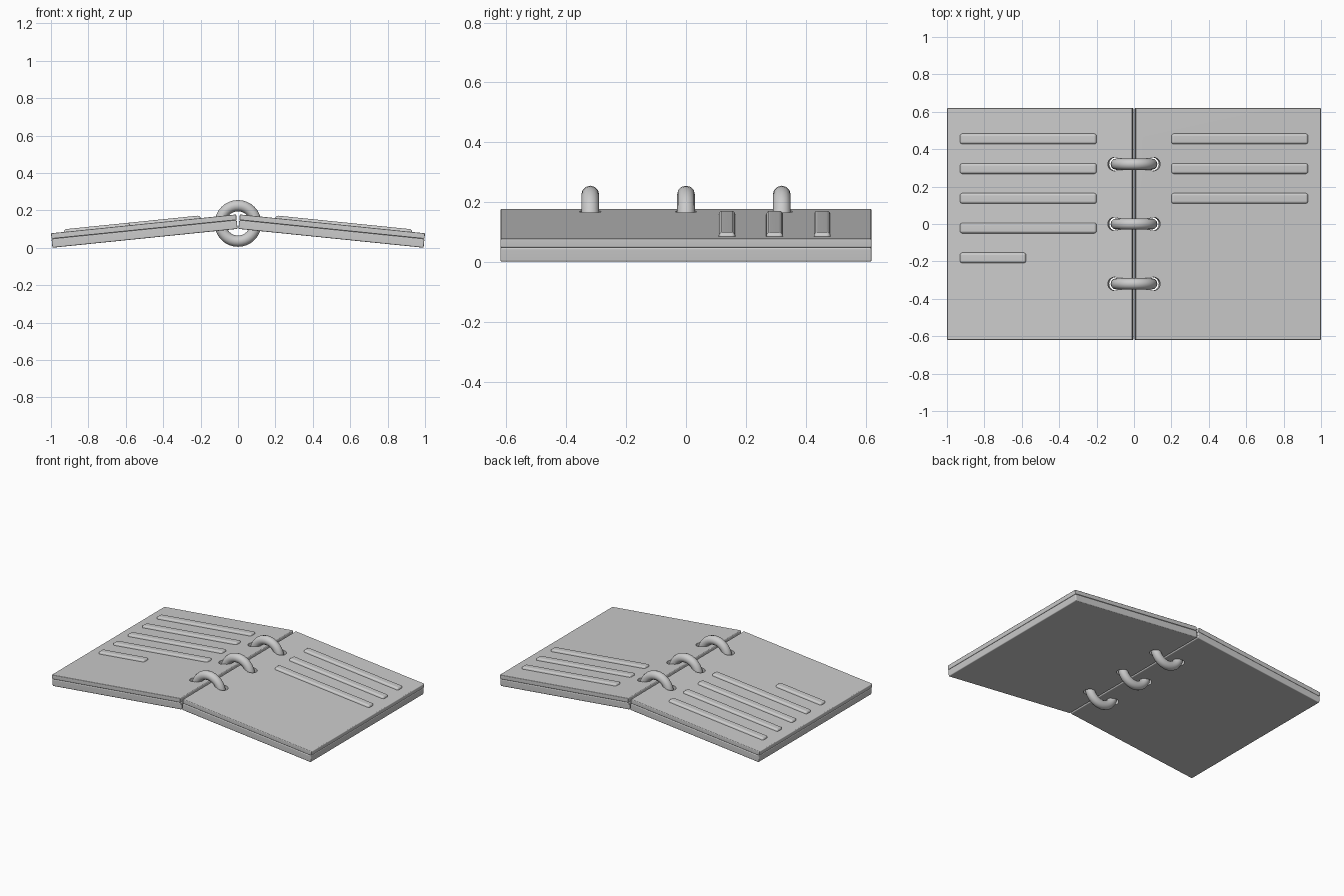
import bpy, bmesh, math
from mathutils import Matrix, Vector

default = bpy.data.objects.get("Cube")
if default:
    bpy.data.objects.remove(default, do_unlink=True)

grey = bpy.data.materials.new("plain_grey")
grey.use_nodes = True
colour = (0.6, 0.6, 0.6, 1)
grey.diffuse_color = colour
grey.node_tree.nodes["Principled BSDF"].inputs["Base Color"].default_value = colour

TILT = math.radians(5.8)
SPINE_X, SPINE_Z = 0.01, 0.178   # inner top edge of each half
PAGE_LENGTH, HALF_DEPTH = 0.995, 0.62
RING_Y = (-0.32, 0.0, 0.32)
parts = []


def half_frame(side):
    """Frame at the inner top edge of one half; side is +1 (left) or -1 (right)."""
    return Matrix.Translation((side * SPINE_X, 0, SPINE_Z)) @ Matrix.Rotation(side * TILT, 4, 'Y')


def finish(name, bm):
    mesh = bpy.data.meshes.new(name)
    bm.to_mesh(mesh)
    bm.free()
    obj = bpy.data.objects.new(name, mesh)
    bpy.context.collection.objects.link(obj)
    mesh.materials.append(grey)
    return obj


def rounded_slab(name, side, u, y, n, bevel, segments):
    """Bevelled box given by ranges along the page, across it and off its surface."""
    bm = bmesh.new()
    bmesh.ops.create_cube(bm, size=1)
    size = [r[1] - r[0] for r in (u, y, n)]
    centre = Vector((side * sum(u) / 2, sum(y) / 2, sum(n) / 2))
    bmesh.ops.scale(bm, vec=size, verts=bm.verts)
    bmesh.ops.translate(bm, vec=centre, verts=bm.verts)
    bmesh.ops.bevel(bm, geom=bm.edges[:], offset=bevel, segments=segments,
                    profile=0.5, affect='EDGES')
    bm.transform(half_frame(side))
    obj = finish(name, bm)
    parts.append(obj)
    return obj


def punch_holes(slab, side):
    """Cut the ring holes square to the page."""
    bm = bmesh.new()
    for y in RING_Y:
        place = half_frame(side) @ Matrix.Translation((side * 0.095, y, 0))
        bmesh.ops.create_cone(bm, cap_ends=True, segments=24, radius1=0.036,
                              radius2=0.036, depth=0.4, matrix=place)
    cutter = finish("hole_cutter", bm)
    cutter.hide_render = True
    mod = slab.modifiers.new("holes", 'BOOLEAN')
    mod.operation, mod.solver, mod.object = 'DIFFERENCE', 'EXACT', cutter
    bpy.context.view_layer.objects.active = slab
    bpy.ops.object.modifier_apply(modifier=mod.name)
    bpy.data.objects.remove(cutter, do_unlink=True)


# Cover and page block of each half, with raised writing lines
line_ends = {1: [0.925] * 3, -1: [0.925] * 4 + [0.925]}
for side, label in ((1, "left"), (-1, "right")):
    span, width = (0, PAGE_LENGTH), (-HALF_DEPTH, HALF_DEPTH)
    cover = rounded_slab(label + "_cover", side, span, width, (-0.0775, -0.03), 0.006, 3)
    pages = rounded_slab(label + "_pages", side, span, width, (-0.03, 0), 0.005, 3)
    for slab in (cover, pages):
        punch_holes(slab, side)
    for i, end in enumerate(line_ends[side]):
        y = 0.455 - 0.159 * i
        start = 0.57 if i == 4 else 0.191
        rounded_slab(f"{label}_writing_line_{i + 1}", side, (start, end),
                     (y - 0.028, y + 0.028), (-0.014, 0.014), 0.0135, 4)

# Binder rings
for i, y in enumerate(RING_Y):
    bpy.ops.mesh.primitive_torus_add(location=(0, y, 0.13), rotation=(math.pi / 2, 0, 0),
                                     major_segments=32, minor_segments=12,
                                     major_radius=0.095, minor_radius=0.03)
    ring = bpy.context.object
    ring.name = f"binder_ring_{i + 1}"
    ring.data.materials.append(grey)
    parts.append(ring)

# Smooth shading with crisp hole rims and flat page faces
bpy.ops.object.select_all(action='DESELECT')
for obj in parts:
    obj.select_set(True)
bpy.context.view_layer.objects.active = parts[0]
bpy.ops.object.shade_smooth_by_angle(angle=math.radians(40))
for obj in parts:
    if "ring" not in obj.name:
        mod = obj.modifiers.new("flat_faces", 'WEIGHTED_NORMAL')
        mod.keep_sharp = True
